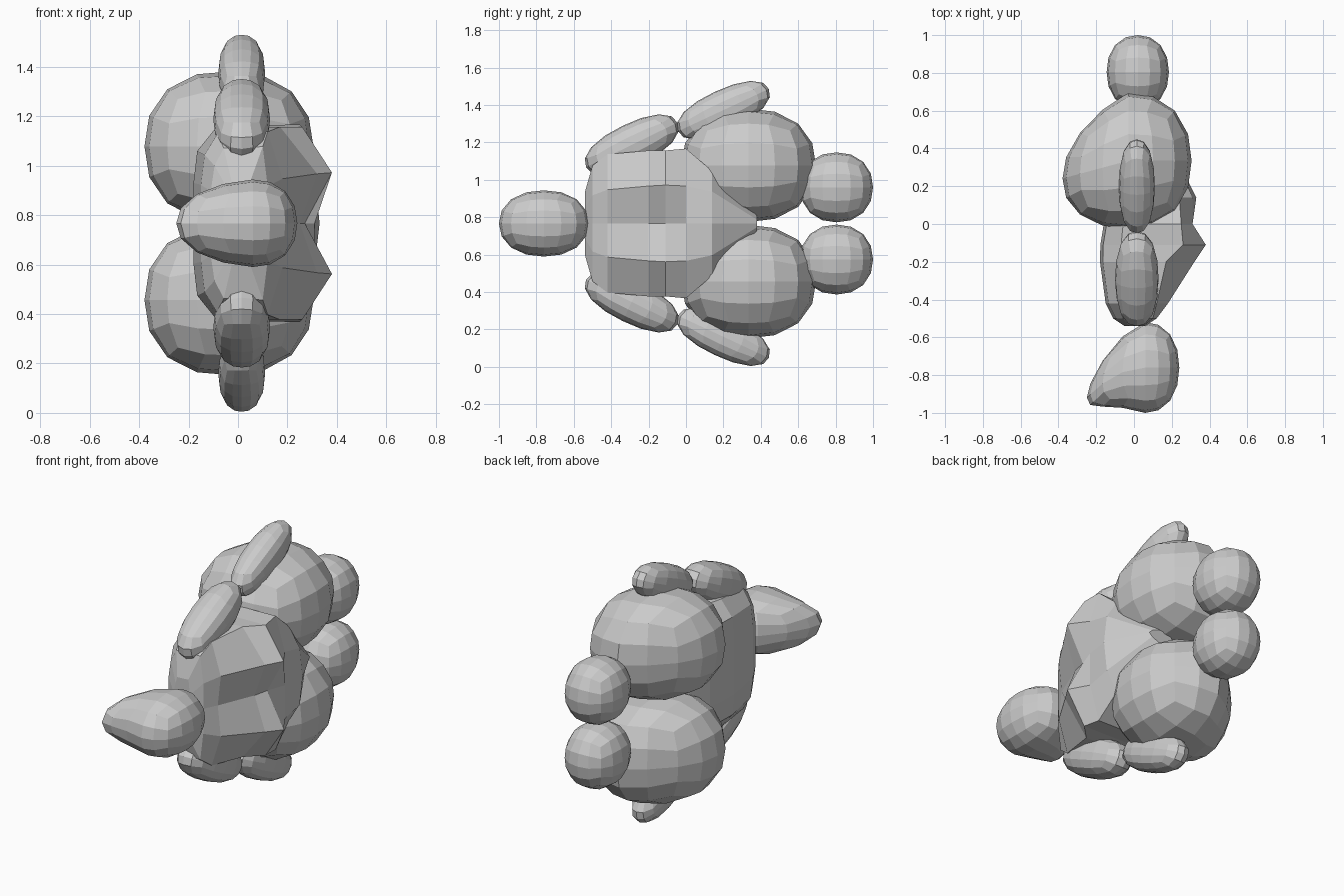
import bpy, bmesh, math
from mathutils import Vector, Matrix

if "Cube" in bpy.data.objects:
    bpy.data.objects.remove(bpy.data.objects["Cube"])

MID = 0.767  # mirror height


def finish(bm, name):
    bmesh.ops.recalc_face_normals(bm, faces=bm.faces)
    me = bpy.data.meshes.new(name)
    bm.to_mesh(me)
    bm.free()
    ob = bpy.data.objects.new(name, me)
    bpy.context.collection.objects.link(ob)
    return ob


def blob(name, centre, radii, tilt=0.0, shape=None, power=2.2, flip=False):
    """Rounded cube with 4 x 4 faces per side, optional reshaping, tilt about x."""
    bm = bmesh.new()
    bmesh.ops.create_cube(bm, size=2)
    bmesh.ops.subdivide_edges(bm, edges=bm.edges[:], cuts=3, use_grid_fill=True)
    rot = Matrix.Rotation(tilt, 3, 'X')
    for v in bm.verts:
        p = Vector([math.tan(c * math.pi / 4) for c in v.co])
        p /= sum(abs(c) ** power for c in p) ** (1 / power)
        q = Vector([a * b for a, b in zip(p, radii)])
        if shape:
            q = shape(p, q)
        v.co = rot @ q + Vector(centre)
        if flip:
            v.co.z = 2 * MID - v.co.z
    return finish(bm, name)


# Head: round skull drawn out into a snout towards -x
def snout(p, q):
    u = max(0, -p.x)
    if u:
        q.x *= 1.72
        q.y = q.y * (1 - 0.42 * u) - 0.16 * u * u
        q.z *= 1 - 0.12 * u
    return q


blob("head", (0.06, -0.76, MID), (0.18, 0.24, 0.177), shape=snout)


# Thigh: its -x side leans forward and narrows
def lean(p, q):
    if p.x < 0:
        q.x *= 1.04
        q.y = q.y * (1 + 0.25 * p.x) + 0.27 * q.x
        q.z *= 1 - 0.05 * p.x
    return q


# Limbs, both sides of the mirror height
for side, flip in (("left", False), ("right", True)):
    blob(side + "_thigh", (-0.03, 0.335, 1.078), (0.335, 0.36, 0.303), shape=lean,
         power=2.25, flip=flip)
    blob(side + "_foot", (0.02, 0.805, 0.96), (0.165, 0.195, 0.187), flip=flip)
    blob(side + "_front_leg", (0.015, -0.29, 1.187), (0.115, 0.272, 0.113),
         tilt=math.radians(26), power=2.3, flip=flip)
    blob(side + "_side_pad", (0.015, 0.2, 1.373), (0.095, 0.268, 0.108),
         tilt=math.radians(25), power=2.3, flip=flip)

# Body: lofted rings along y with two humps on the +x side
# y, belly x, half height, top corner x, hump x, hump height, valley x
stations = [
    (-0.54, -0.05, 0.17, 0.05, 0.06, 0.08, 0.06),
    (-0.50, -0.11, 0.31, 0.10, 0.12, 0.15, 0.12),
    (-0.42, -0.15, 0.37, 0.12, 0.18, 0.18, 0.16),
    (-0.20, -0.18, 0.39, 0.17, 0.32, 0.20, 0.25),
    (-0.11, -0.178, 0.39, 0.26, 0.38, 0.205, 0.27),
    (0.00, -0.16, 0.40, 0.25, 0.31, 0.20, 0.31),
    (0.14, -0.12, 0.28, 0.24, 0.31, 0.17, 0.33),
    (0.38, 0.05, 0.04, 0.14, 0.19, 0.02, 0.21),
]
bm = bmesh.new()
rings = []
for y, x0, h, xt, xp, zp, xv in stations:
    half = [(x0, 0.42 * h), (x0 + 0.015, 0.75 * h), (x0 + 0.25 * (xt - x0), 0.98 * h),
            (xt, h), (xp, zp)]
    loop = [(x0, 0)] + half + [(xv, 0)] + [(x, -z) for x, z in reversed(half)]
    rings.append([bm.verts.new((x, y, MID + z)) for x, z in loop])
for a, b in zip(rings, rings[1:]):
    for i in range(len(a)):
        j = (i + 1) % len(a)
        bm.faces.new((a[i], a[j], b[j], b[i]))
bm.faces.new(rings[0])
bm.faces.new(rings[-1])
finish(bm, "body")
